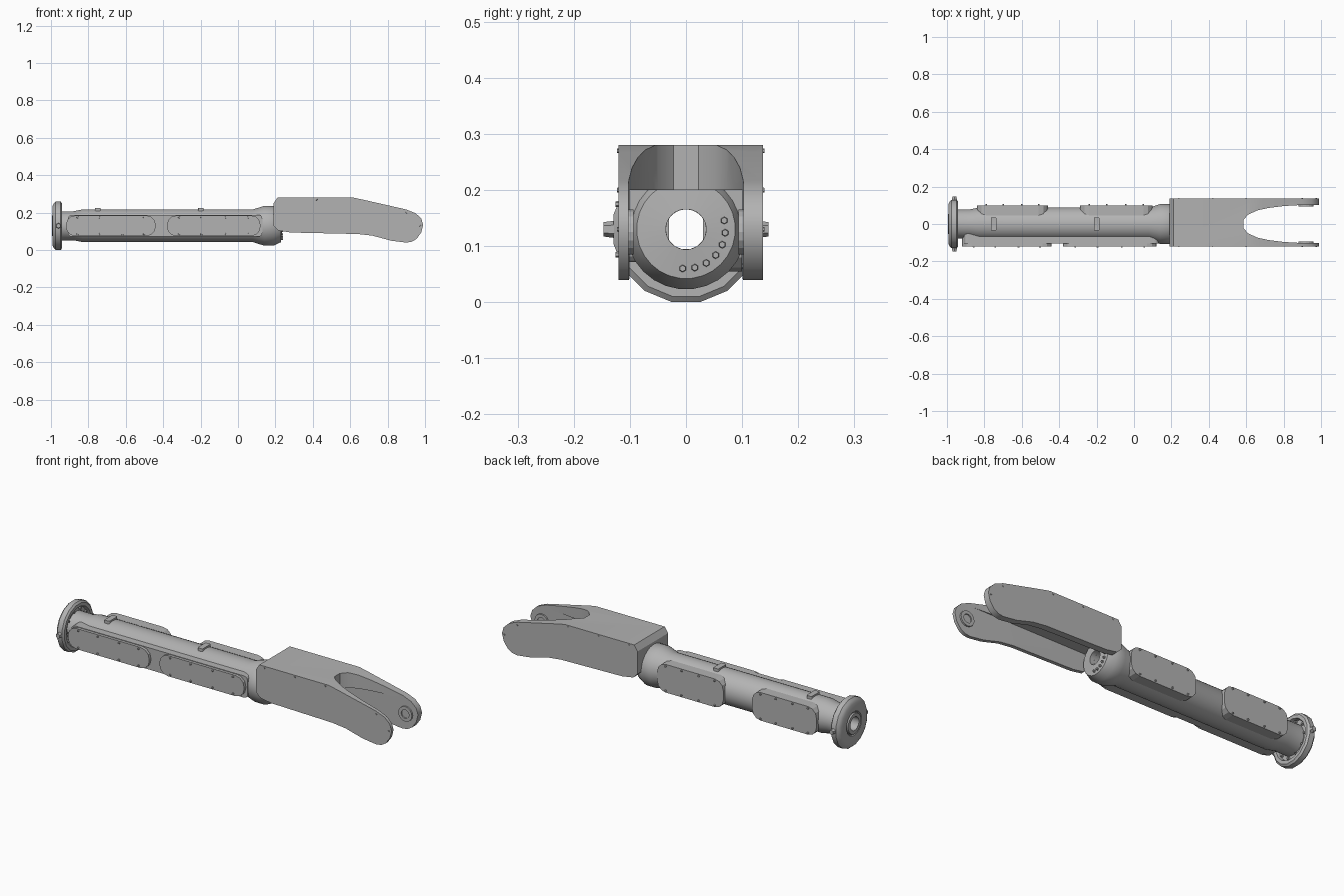
import bpy, bmesh, math
from mathutils import Matrix, Vector

if "Cube" in bpy.data.objects:
    bpy.data.objects.remove(bpy.data.objects["Cube"])

AXIS_Z = 0.13
BORE = 0.036

metal = bpy.data.materials.new("grey_metal")
metal.use_nodes = True
grey = (0.45, 0.45, 0.45, 1)
metal.diffuse_color = grey
metal.node_tree.nodes["Principled BSDF"].inputs["Base Color"].default_value = grey


def finish(name, bm, smooth=False):
    bmesh.ops.recalc_face_normals(bm, faces=bm.faces[:])
    mesh = bpy.data.meshes.new(name)
    bm.to_mesh(mesh)
    bm.free()
    mesh.materials.append(metal)
    ob = bpy.data.objects.new(name, mesh)
    bpy.context.collection.objects.link(ob)
    if smooth:
        bpy.ops.object.select_all(action='DESELECT')
        ob.select_set(True)
        bpy.context.view_layer.objects.active = ob
        bpy.ops.object.shade_smooth_by_angle(angle=math.radians(32))
    return ob


def lathe(name, profile, sides, smooth=True):
    """Turn a closed (x, radius) outline around the arm's long axis."""
    bm = bmesh.new()
    rings = []
    for i in range(sides):
        a = math.tau * (i + 0.5) / sides
        rings.append([bm.verts.new((x, r * math.cos(a), AXIS_Z + r * math.sin(a)))
                      for x, r in profile])
    n = len(profile)
    for i in range(sides):
        a, b = rings[i], rings[(i + 1) % sides]
        for j in range(n):
            k = (j + 1) % n
            bm.faces.new((a[j], a[k], b[k], b[j]))
    return finish(name, bm, smooth)


def prism(name, outline, low, high, axis='y', smooth=False):
    """Extrude an outline along y (outline in x, z) or z (outline in x, y)."""
    bm = bmesh.new()
    place = (lambda p, t: (p[0], t, p[1])) if axis == 'y' else (lambda p, t: (p[0], p[1], t))
    a = [bm.verts.new(place(p, low)) for p in outline]
    b = [bm.verts.new(place(p, high)) for p in outline]
    bm.faces.new(a)
    bm.faces.new(b[::-1])
    for i in range(len(a)):
        j = (i + 1) % len(a)
        bm.faces.new((a[i], a[j], b[j], b[i]))
    return finish(name, bm, smooth)


def rounded(x0, x1, z0, z1, r, steps=3):
    """Rectangle outline with rounded corners."""
    corners = [(x1 - r, z1 - r), (x0 + r, z1 - r), (x0 + r, z0 + r), (x1 - r, z0 + r)]
    return [(cx + r * math.cos(a), cz + r * math.sin(a))
            for q, (cx, cz) in enumerate(corners)
            for a in [math.pi / 2 * (q + s / steps) for s in range(steps + 1)]]


def bolts(name, spots, direction, radius=0.007, depth=0.012):
    """Small six-sided bolt heads, all in one object."""
    bm = bmesh.new()
    turn = Vector(direction).to_track_quat('Z', 'Y').to_matrix().to_4x4()
    for s in spots:
        bmesh.ops.create_cone(bm, cap_ends=True, segments=6, radius1=radius,
                              radius2=radius * 0.8, depth=depth,
                              matrix=Matrix.Translation(s) @ turn)
    return finish(name, bm)


def cut(ob, cutters):
    for c in cutters:
        m = ob.modifiers.new("cut", 'BOOLEAN')
        m.operation, m.solver, m.object = 'DIFFERENCE', 'EXACT', c
    dg = bpy.context.evaluated_depsgraph_get()
    mesh = bpy.data.meshes.new_from_object(ob.evaluated_get(dg))
    ob.modifiers.clear()
    ob.data = mesh
    for c in cutters:
        bpy.data.objects.remove(c)


# Hollow tube with flared neck
lathe("tube", [(-0.96, 0.078), (-0.88, 0.078), (-0.83, 0.088), (0.08, 0.088),
               (0.14, 0.107), (0.19, 0.107), (0.23, 0.088), (0.235, BORE),
               (-0.96, BORE)], 28)

# Mounting flange with hub recess
lathe("flange", [(-0.985, BORE), (-0.985, 0.06), (-0.992, 0.064), (-0.992, 0.108),
                 (-0.985, 0.122), (-0.975, 0.132), (-0.948, 0.132), (-0.94, 0.122),
                 (-0.94, 0.105), (-0.955, 0.1), (-0.955, BORE)], 16)
lathe("hub_ring", [(-0.995, BORE), (-0.995, 0.055), (-0.98, 0.055), (-0.98, BORE)], 16)
ring = [(-0.95, 0.09 * math.cos(a), AXIS_Z + 0.09 * math.sin(a))
        for a in [math.tau * i / 10 for i in range(10)]]
bolts("flange_bolts", ring, (1, 0, 0))
for side, label in ((1, "left"), (-1, "right")):
    bolts("flange_lug_" + label, [(-0.96, side * 0.135, AXIS_Z)], (0, side, 0), 0.016, 0.024)

# Fork head: side profile, hollowed from below and slotted at the tip
profile = [(0.19, 0.25), (0.21, 0.28), (0.62, 0.28), (0.68, 0.267), (0.90, 0.217),
           (0.95, 0.197), (0.98, 0.168), (0.99, 0.135), (0.98, 0.095), (0.955, 0.06),
           (0.93, 0.045), (0.90, 0.04), (0.82, 0.05), (0.72, 0.077), (0.64, 0.086),
           (0.28, 0.094), (0.215, 0.105), (0.19, 0.13)]
fork = prism("fork_head", profile, -0.12, 0.137)
half = [(1.1, 0.104), (0.9, 0.102), (0.8, 0.096), (0.72, 0.086), (0.66, 0.073),
        (0.61, 0.05), (0.585, 0.022)]
slot = prism("slot_cutter", half + [(x, -y) for x, y in reversed(half)], -0.1, 0.4, 'z')
cavity = prism("cavity_cutter", [(0.21, -0.1), (1.1, -0.1), (1.1, 0.2), (0.21, 0.2)],
               -0.1005, 0.1005)
bore = prism("bore_cutter", [(BORE * math.cos(math.tau * i / 16),
                              AXIS_Z + BORE * math.sin(math.tau * i / 16))
                             for i in range(16)], 0.1, 0.3)
bore.data.transform(Matrix(((0, 1, 0, 0), (1, 0, 0, 0), (0, 0, 1, 0), (0, 0, 0, 1))))
bore.data.flip_normals()
cut(fork, [slot, cavity, bore])
bpy.ops.object.select_all(action='DESELECT')
fork.select_set(True)
bpy.context.view_layer.objects.active = fork
bpy.ops.object.shade_smooth_by_angle(angle=math.radians(32))

# Pivot rings on the inside of each fork tip
for side, label in ((1, "left"), (-1, "right")):
    disc = rounded(0.88, 0.96, 0.085, 0.165, 0.04, 4)
    hole = rounded(0.897, 0.943, 0.102, 0.148, 0.023, 4)
    y = sorted((side * 0.094, side * 0.106))
    boss = prism("pivot_ring_" + label, disc, *y)
    inner = prism("pivot_cutter", hole, y[0] - 0.001 if side > 0 else y[0] + 0.006,
                  y[1] - 0.006 if side > 0 else y[1] + 0.001)
    cut(boss, [inner])

# Bolts on the neck face and around the fork edges
bolts("neck_bolts", [(0.235, 0.07 * math.cos(a), AXIS_Z + 0.07 * math.sin(a))
                     for a in [math.radians(d) for d in range(-95, 20, 18)]], (1, 0, 0))
for side, y in (("left", 0.137), ("right", -0.12)):
    spots = [(x, y, z) for x, z in ((0.24, 0.27), (0.42, 0.27), (0.6, 0.27),
                                    (0.9, 0.2), (0.975, 0.13))]
    bolts("fork_bolts_" + side, spots, (0, y, 0), 0.005, 0.006)

# Cover plates on the tube sides, with their bolts
prism("front_rail", rounded(-0.91, 0.13, 0.072, 0.188, 0.02), -0.105, -0.03)
covers = (("front_cover", -0.92, -0.44, 0.075, 0.185, -0.12),
          ("front_cover", -0.38, 0.12, 0.075, 0.185, -0.12),
          ("back_cover", -0.84, -0.46, 0.055, 0.205, 0.10),
          ("back_cover", -0.29, 0.10, 0.055, 0.205, 0.10))
for name, x0, x1, z0, z1, y in covers:
    end = "_outer" if x0 < -0.5 else "_inner"
    low, high = sorted((y, y * 0.3))
    prism(name + end, rounded(x0, x1, z0, z1, 0.05), low, high)
    span = x1 - x0
    spots = [(x0 + span * f, y, z) for f in (0.13, 0.37, 0.63, 0.87)
             for z in (z0 + 0.01, z1 - 0.01)]
    bolts(name + end + "_bolts", spots, (0, y, 0), 0.006, 0.012)

# Clips on top of the tube
for i, x in enumerate((-0.75, -0.2)):
    prism("top_clip_%d" % (i + 1), rounded(x - 0.015, x + 0.015, -0.035, 0.035, 0.005),
          0.2, 0.226, 'z')
